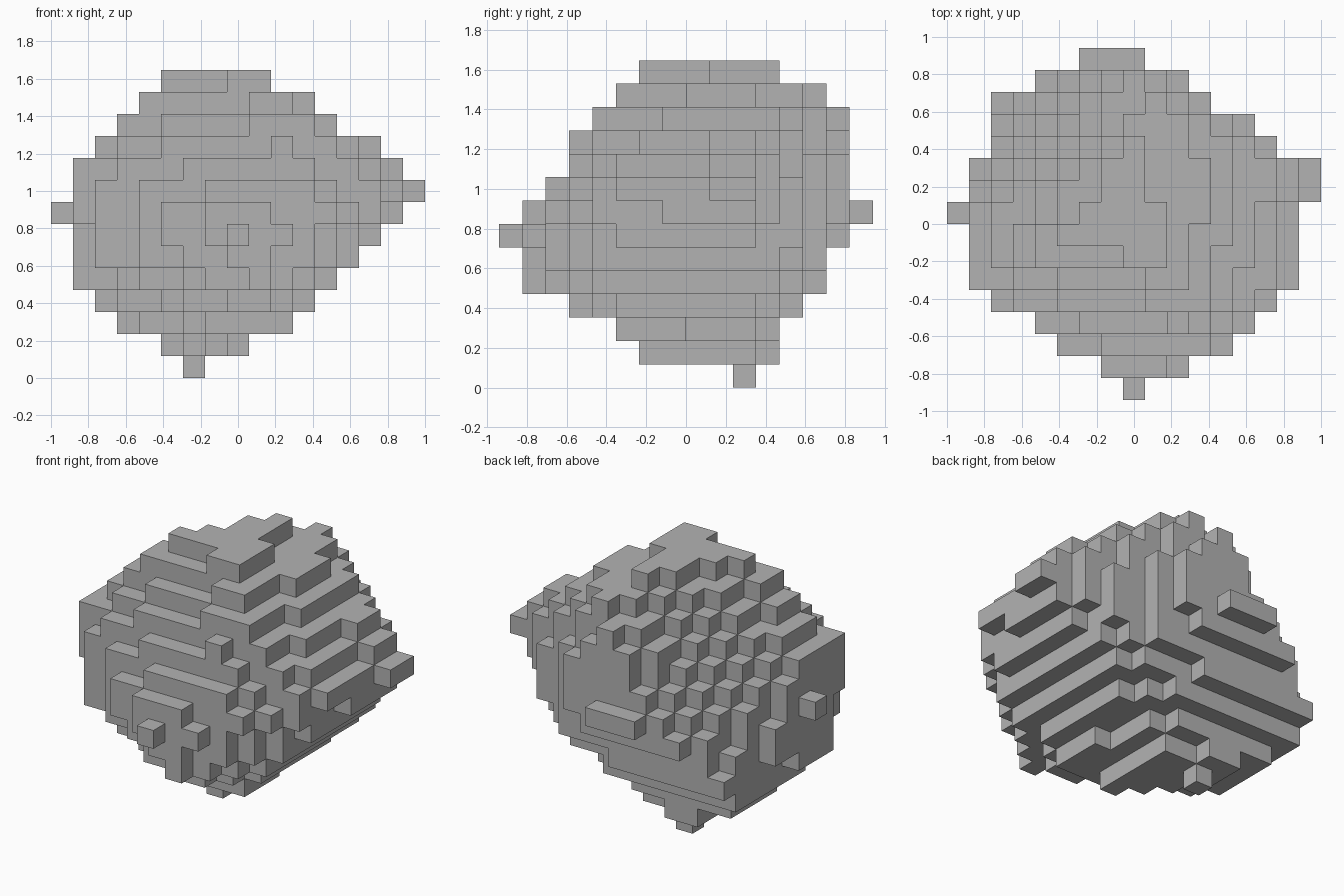
import bpy
import bmesh
from itertools import product
from mathutils import Vector

CELL = 2 / 17                      # edge of one block
COUNT = Vector((17, 16, 14))       # blocks along x, y and z

# Outermost blocks (column, row) of each layer, from the ground up
corner_blocks = [
    [(6, 10)],
    [(8, 6), (5, 11), (8, 10)],
    [(3, 8), (10, 5)],
    [(2, 12)],
    [(1, 6), (2, 13), (12, 11), (9, 1)],
    [(11, 13), (13, 4), (2, 4)],
    [(8, 0), (13, 12), (4, 14)],
    [(0, 8), (6, 15), (8, 15), (12, 2)],
    [(16, 9), (16, 10), (15, 5)],
    [(1, 5), (1, 8), (10, 14)],
    [(14, 10)],
    [(8, 14), (11, 4)],
    [(4, 6), (9, 13), (11, 10)],
    [(5, 7), (9, 6), (8, 11)],
]


def hull_planes(layers):
    """Bounding planes of the convex body spanned by the corner blocks."""
    hull = bmesh.new()
    for level, blocks in enumerate(layers):
        for column, row in blocks:
            hull.verts.new((column, row, level))
    bmesh.ops.convex_hull(hull, input=hull.verts[:])
    middle = COUNT / 2
    planes = []
    for face in hull.faces:
        face.normal_update()
        normal = face.normal.copy()
        point = face.verts[0].co.copy()
        if normal.dot(point - middle) < 0:
            normal.negate()
        planes.append((normal, normal.dot(point)))
    hull.free()
    return planes


def fill_blocks(planes):
    """Every block whose centre lies in the convex body."""
    filled = set()
    for block in product(*(range(int(n)) for n in COUNT)):
        centre = Vector(block)
        if all(normal.dot(centre) < reach + 0.2 for normal, reach in planes):
            filled.add(block)
    return filled


def add_side(mesh, block, axis, step):
    """One exposed square side of a block, wound to face outward."""
    across, along = (axis + 1) % 3, (axis + 2) % 3
    corners = []
    for u, v in ((0, 0), (1, 0), (1, 1), (0, 1)):
        corner = Vector(block)
        corner[axis] += max(step, 0)
        corner[across] += u
        corner[along] += v
        corner.x -= COUNT.x / 2
        corner.y -= COUNT.y / 2
        corners.append(mesh.verts.new(corner * CELL))
    mesh.faces.new(corners if step > 0 else corners[::-1])


def build_boulder(material):
    """Join the exposed block sides into one stepped shell."""
    filled = fill_blocks(hull_planes(corner_blocks))
    mesh = bmesh.new()
    for block in sorted(filled):
        for axis, step in product(range(3), (-1, 1)):
            neighbour = list(block)
            neighbour[axis] += step
            if tuple(neighbour) not in filled:
                add_side(mesh, block, axis, step)
    bmesh.ops.remove_doubles(mesh, verts=mesh.verts[:], dist=CELL / 100)
    data = bpy.data.meshes.new("blocky_boulder")
    mesh.to_mesh(data)
    mesh.free()
    data.materials.append(material)
    boulder = bpy.data.objects.new("blocky_boulder", data)
    bpy.context.collection.objects.link(boulder)


def flat_colour(name, colour):
    material = bpy.data.materials.new(name)
    material.use_nodes = True
    material.diffuse_color = colour
    shader = material.node_tree.nodes["Principled BSDF"]
    shader.inputs["Base Color"].default_value = colour
    return material


default_cube = bpy.data.objects.get("Cube")
if default_cube:
    bpy.data.objects.remove(default_cube, do_unlink=True)

build_boulder(flat_colour("stone_grey", (0.45, 0.45, 0.45, 1)))
